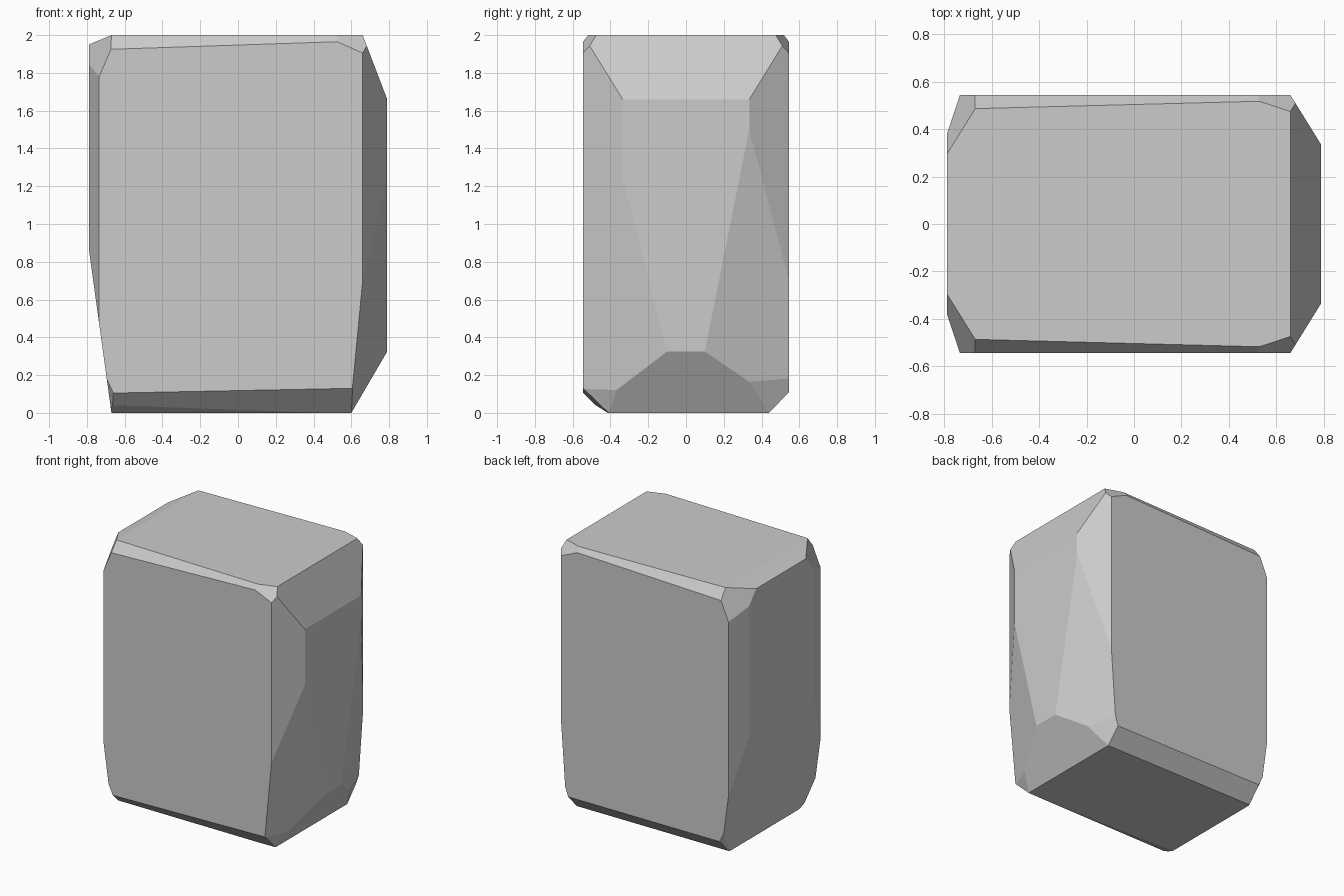
import bpy
import bmesh
from mathutils import Vector

cube = bpy.data.objects.get("Cube")
if cube:
    bpy.data.objects.remove(cube, do_unlink=True)

# Half width, half depth and height of the uncut block
WIDTH, DEPTH, HEIGHT = 0.79, 0.545, 2.0
LEFT, RIGHT = -WIDTH, WIDTH
FRONT, BACK = -DEPTH, DEPTH
CENTRE = Vector((0, 0, HEIGHT / 2))


def make_block():
    block = bmesh.new()
    bmesh.ops.create_cube(block, size=1)
    for vert in block.verts:
        vert.co.x *= 2 * WIDTH
        vert.co.y *= 2 * DEPTH
        vert.co.z = (vert.co.z + 0.5) * HEIGHT
    return block


def chip(block, first, second, third):
    """Slice off everything beyond the plane through three points."""
    a, b, c = Vector(first), Vector(second), Vector(third)
    normal = (b - a).cross(c - a).normalized()
    if normal.dot(CENTRE - a) > 0:
        normal.negate()
    geometry = block.verts[:] + block.edges[:] + block.faces[:]
    bmesh.ops.bisect_plane(block, geom=geometry, dist=0.0001, plane_co=a,
                           plane_no=normal, clear_outer=True)
    rim = [edge for edge in block.edges if edge.is_boundary]
    if rim:
        bmesh.ops.holes_fill(block, edges=rim, sides=0)


def chip_both(block, *points):
    """Slice the front, then the matching plane at the back."""
    chip(block, *points)
    chip(block, *[(x, -y, z) for x, y, z in points])


def bevel_along_y(block, start, end):
    """Slice a bevel that runs the whole depth, given its x-z line."""
    (x1, z1), (x2, z2) = start, end
    chip(block, (x1, FRONT, z1), (x1, BACK, z1), (x2, BACK, z2))


def bevel_upright(block, start, end):
    """Slice mirrored upright bevels, given their x-y line."""
    (x1, y1), (x2, y2) = start, end
    chip_both(block, (x1, y1, 0), (x1, y1, HEIGHT), (x2, y2, HEIGHT))


rock = make_block()

# Broad bevels on the two sides
bevel_along_y(rock, (RIGHT, 1.66), (0.66, HEIGHT))
bevel_along_y(rock, (RIGHT, 0.325), (0.6, 0))
bevel_along_y(rock, (LEFT, 1.95), (-0.67, HEIGHT))
bevel_along_y(rock, (LEFT, 0.87), (-0.67, 0))

# Upright corners
bevel_upright(rock, (RIGHT, -0.335), (0.66, FRONT))
bevel_upright(rock, (LEFT, -0.38), (-0.735, FRONT))

# Tapering facets low on the right side
chip(rock, (RIGHT, -0.335, 1.24), (RIGHT, -0.1, 0.325), (0.66, FRONT, 0.7))
chip(rock, (RIGHT, 0.335, 1.5), (RIGHT, 0.1, 0.325), (0.66, BACK, 0.7))

# Top rim and its corners
chip_both(rock, (-0.67, FRONT, 1.925), (0.525, FRONT, 1.965),
          (-0.67, -0.487, HEIGHT))
chip_both(rock, (0.525, FRONT, 1.965), (0.66, FRONT, 1.905),
          (0.66, -0.475, HEIGHT))
chip_both(rock, (LEFT, -0.295, 1.95), (-0.67, -0.487, HEIGHT),
          (-0.735, FRONT, 1.78))

# Bottom rim and its corners
chip(rock, (-0.66, FRONT, 0.105), (0.6, FRONT, 0.13), (0.6, -0.41, 0))
chip(rock, (-0.66, -0.477, 0.04), (0.3, -0.41, 0), (-0.66, -0.39, 0))
chip(rock, (LEFT, BACK, 0.11), (RIGHT, BACK, 0.11), (RIGHT, 0.44, 0))
chip(rock, (0.667, -0.37, 0.115), (0.6, FRONT, 0.115), (0.6, -0.41, 0))
chip(rock, (0.696, 0.335, 0.165), (0.623, BACK, 0.18), (0.6, 0.44, 0))
chip_both(rock, (-0.69, FRONT, 0.17), (-0.66, FRONT, 0.105),
          (-0.67, -0.43, 0))

# Flat shaded stone
bmesh.ops.recalc_face_normals(rock, faces=rock.faces[:])
mesh = bpy.data.meshes.new("rock")
rock.to_mesh(mesh)
rock.free()
rock_object = bpy.data.objects.new("rock", mesh)
bpy.context.collection.objects.link(rock_object)

# Single grey stone colour
stone = bpy.data.materials.new("stone grey")
stone.use_nodes = True
colour = (0.6, 0.6, 0.6, 1)
stone.diffuse_color = colour
stone.node_tree.nodes["Principled BSDF"].inputs["Base Color"].default_value = colour
mesh.materials.append(stone)
